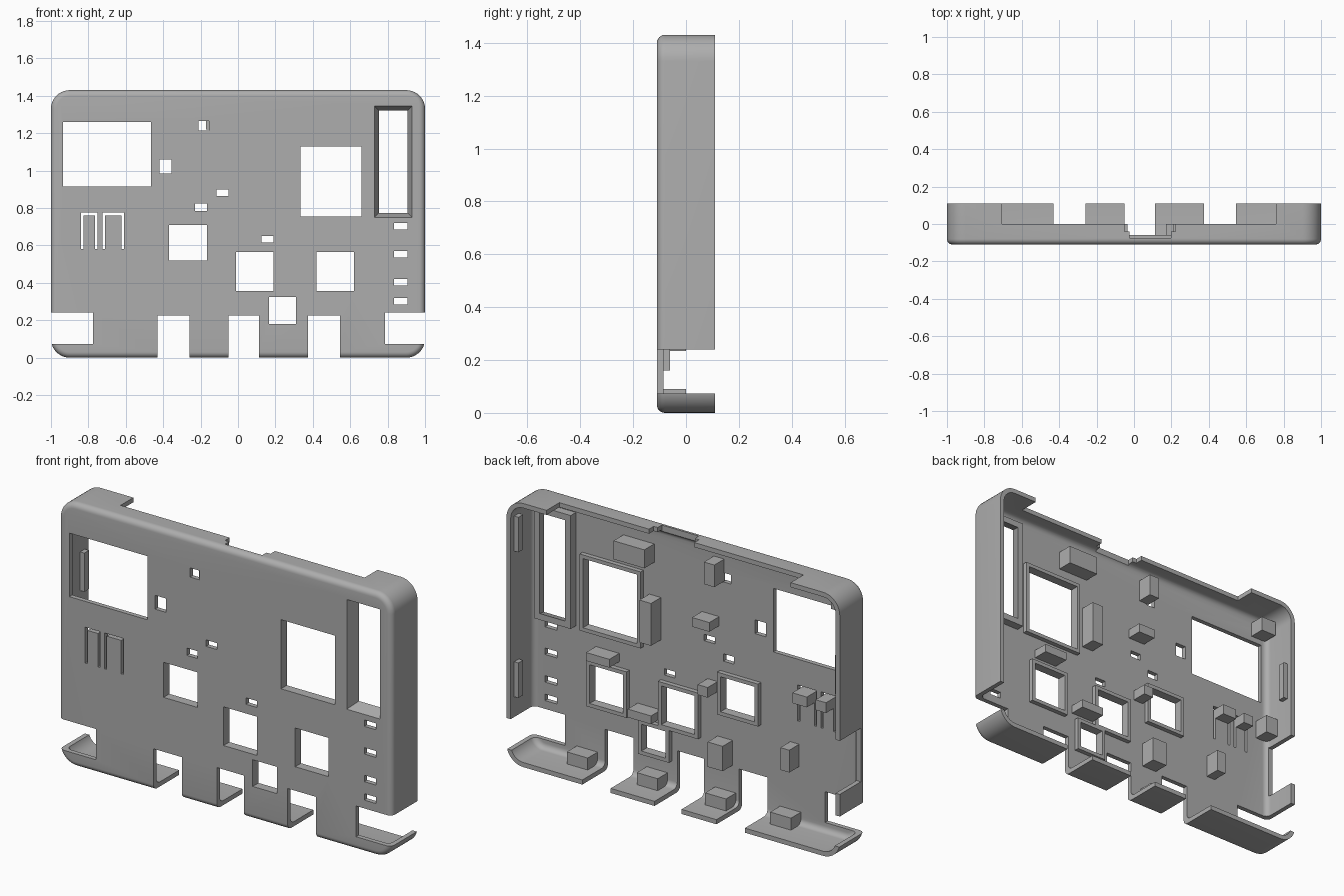
import bpy, bmesh, math

if "Cube" in bpy.data.objects:
    bpy.data.objects.remove(bpy.data.objects["Cube"])

W, H, FRONT, BACK, PLATE = 1.0, 1.43, -0.11, 0.11, -0.085
WALL, CORNER, EDGE = 0.025, 0.1, 0.03

grey = bpy.data.materials.new("plain grey plastic")
grey.use_nodes = True
grey.diffuse_color = (0.42, 0.42, 0.42, 1)
grey.node_tree.nodes["Principled BSDF"].inputs["Base Color"].default_value = grey.diffuse_color


def finish(name, bm):
    bmesh.ops.recalc_face_normals(bm, faces=bm.faces)
    mesh = bpy.data.meshes.new(name)
    bm.to_mesh(mesh)
    bm.free()
    mesh.materials.append(grey)
    obj = bpy.data.objects.new(name, mesh)
    bpy.context.collection.objects.link(obj)
    return obj


def add_box(bm, x0, x1, y0, y1, z0, z1):
    v = [bm.verts.new((x, y, z)) for x in (x0, x1) for y in (y0, y1) for z in (z0, z1)]
    for f in ((0, 1, 3, 2), (4, 6, 7, 5), (0, 4, 5, 1), (2, 3, 7, 6), (0, 2, 6, 4), (1, 5, 7, 3)):
        bm.faces.new([v[i] for i in f])


def bridge(bm, a, b):
    for i in range(len(a)):
        j = (i + 1) % len(a)
        bm.faces.new((a[i], a[j], b[j], b[i]))


def box(name, *size):
    bm = bmesh.new()
    add_box(bm, *size)
    return finish(name, bm)


def frame(name, hole, lip, y_front, y_back, taper=0.0):
    # Rectangular collar around a hole, narrowing towards the back by taper
    x0, x1, z0, z1 = hole
    bm = bmesh.new()
    rings = []
    for grow, y in ((lip, y_front), (lip, y_back), (-taper, y_back), (0, y_front)):
        rings.append([bm.verts.new((x, y, z)) for x, z in (
            (x0 - grow, z0 - grow), (x1 + grow, z0 - grow),
            (x1 + grow, z1 + grow), (x0 - grow, z1 + grow))])
    for i in range(4):
        bridge(bm, rings[i], rings[(i + 1) % 4])
    return finish(name, bm)


def rounded_ring(bm, inset, y, steps=10):
    r = max(CORNER - inset, 0.01)
    verts = []
    for k, (sx, sz) in enumerate(((1, 1), (-1, 1), (-1, -1), (1, -1))):
        cx, cz = sx * (W - inset - r), H / 2 + sz * (H / 2 - inset - r)
        for s in range(steps + 1):
            a = math.pi / 2 * (k + s / steps)
            verts.append(bm.verts.new((cx + r * math.cos(a), y, cz + r * math.sin(a))))
    return verts


# Shell: open tray with rounded corners and a rounded front edge
bm = bmesh.new()
section = [(0, BACK)]
arc = [math.pi / 2 * i / 6 for i in range(7)]
section += [(EDGE * (1 - math.cos(a)), FRONT + EDGE * (1 - math.sin(a))) for a in arc]
outer = [rounded_ring(bm, i, y) for i, y in section]
inner = [rounded_ring(bm, WALL, BACK)]
inner += [rounded_ring(bm, WALL + EDGE * (1 - math.cos(a)), PLATE + EDGE * (1 - math.sin(a))) for a in arc]
for rings in (outer, inner):
    for a, b in zip(rings, rings[1:]):
        bridge(bm, a, b)
    bm.faces.new(rings[-1])
bridge(bm, outer[0], inner[0])
case_shell = finish("case_shell", bm)

# Openings: windows through the front plate (x0, x1, z0, z1)
rimmed = [(0.42, 0.62, 0.355, 0.565), (-0.01, 0.19, 0.355, 0.565),
          (-0.37, -0.165, 0.52, 0.71), (0.165, 0.31, 0.18, 0.325),
          (0.335, 0.66, 0.755, 1.13)]
plain = [(-0.935, -0.465, 0.915, 1.26), (-0.21, -0.155, 1.215, 1.265),
         (-0.42, -0.355, 0.985, 1.06), (-0.115, -0.05, 0.865, 0.9),
         (-0.23, -0.165, 0.785, 0.825), (0.125, 0.19, 0.615, 0.65)]
plain += [(0.835, 0.905, z, z + 0.035) for z in (0.285, 0.385, 0.535, 0.685)]
slot = (0.73, 0.93, 0.75, 1.345)
buttons = [(-0.84, -0.75), (-0.725, -0.61)]

cut = bmesh.new()
for x0, x1, z0, z1 in rimmed + plain + [(0.72, 0.94, 0.74, 1.355)]:
    add_box(cut, x0, x1, -0.2, -0.04, z0, z1)
for a, b in buttons:                                   # slits round the flexing buttons
    for x0, x1, z0 in ((a, a + 0.014, 0.58), (b - 0.014, b, 0.58), (a, b, 0.761)):
        add_box(cut, x0, x1, -0.2, -0.04, z0, 0.775)
for x0, x1 in ((-0.43, -0.26), (-0.05, 0.112), (0.375, 0.545)):   # bottom notches
    add_box(cut, x0, x1, -0.2, 0.2, -0.1, 0.225)
for x0, x1 in ((-1.2, -0.775), (0.785, 1.2)):                     # side openings
    add_box(cut, x0, x1, -0.2, 0.2, 0.073, 0.24)
add_box(cut, -1.2, -0.93, -0.07, 0.2, 0.36, 0.65)                 # side port
add_box(cut, -0.705, 0.76, 0, 0.2, 1.37, 1.6)                     # lowered top wall
add_box(cut, -0.05, 0.222, -0.04, 0.2, 1.37, 1.6)
add_box(cut, -0.025, 0.198, -0.075, 0.2, 1.37, 1.6)
cutter = finish("opening_cutter", cut)
cutter.hide_render = True

mod = case_shell.modifiers.new("openings", "BOOLEAN")
mod.operation, mod.solver, mod.object, mod.use_self = "DIFFERENCE", "EXACT", cutter, True
bpy.context.view_layer.objects.active = case_shell
case_shell.select_set(True)
bpy.ops.object.modifier_apply(modifier=mod.name)
bpy.data.objects.remove(cutter)
bpy.ops.object.shade_smooth_by_angle(angle=math.radians(30))

# Collars behind the windows and the tapered well of the tall slot
for i, hole in enumerate(rimmed):
    frame(f"window_rim_{i + 1}", hole, 0.02, PLATE - 0.005, -0.06)
frame("slot_well", slot, 0.01, FRONT, -0.04, 0.024)

# Board supports standing on the plate (x0, x1, z0, z1)
supports = [(0.25, 0.435, 1.21, 1.31), (-0.17, -0.108, 1.22, 1.34),
            (-0.14, -0.036, 0.97, 1.02), (0.21, 0.28, 0.80, 1.03),
            (0.46, 0.60, 0.615, 0.66), (0.21, 0.35, 0.375, 0.42),
            (-0.13, -0.07, 0.61, 0.665), (-0.22, -0.13, 0.235, 0.37),
            (-0.62, -0.566, 0.335, 0.456), (-0.96, -0.87, 1.29, 1.37),
            (-0.98, -0.90, 0.69, 0.79)]
for i, (x0, x1, z0, z1) in enumerate(supports):
    box(f"board_support_{i + 1}", x0, x1, PLATE - 0.005, 0, z0, z1)

# Supports on the bottom wall
for i, x in enumerate((0.59, 0.17, -0.24, -0.63)):
    box(f"bottom_support_{i + 1}", x, x + 0.125, PLATE - 0.005, 0, 0.015, 0.09)

# Button pushers on the tongues
for i, (a, b) in enumerate(buttons):
    box(f"button_pusher_{i + 1}", a + 0.014, b - 0.014, PLATE - 0.005, -0.02, 0.705, 0.761)

# Snap ridges inside the side walls
for i, (side, z0, z1) in enumerate(((1, 1.14, 1.33), (1, 0.35, 0.54), (-1, 0.88, 1.09))):
    xs = sorted((side * 0.95, side * 0.98))
    box(f"snap_ridge_{i + 1}", xs[0], xs[1], 0.04, 0.08, z0, z1)
